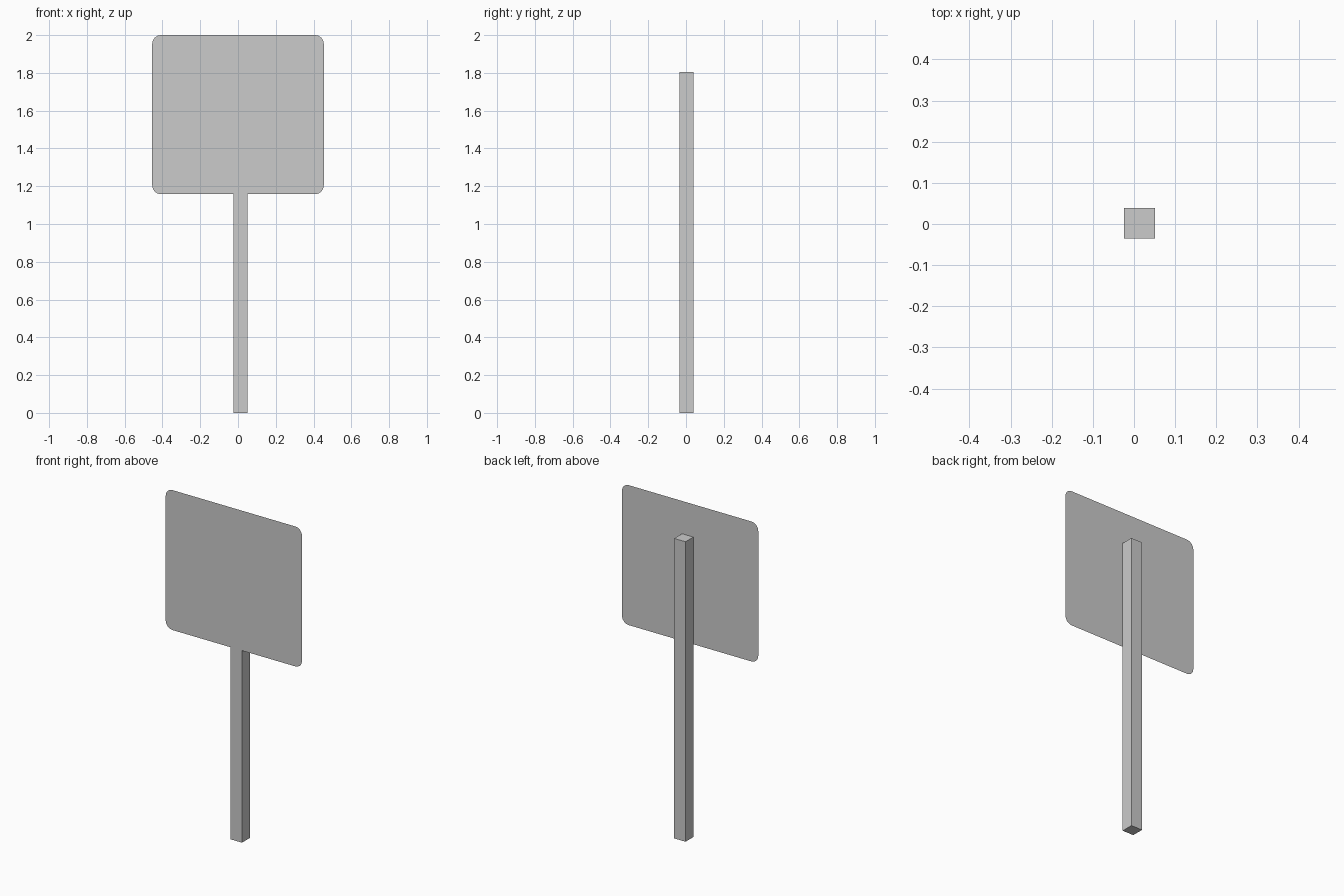
import bpy, bmesh, math

if "Cube" in bpy.data.objects:
    bpy.data.objects.remove(bpy.data.objects["Cube"])


def make_object(name, bm):
    mesh = bpy.data.meshes.new(name)
    bm.to_mesh(mesh)
    bm.free()
    obj = bpy.data.objects.new(name, mesh)
    bpy.context.collection.objects.link(obj)
    return obj


def box(name, lo, hi):
    bm = bmesh.new()
    bmesh.ops.create_cube(bm, size=1)
    for v in bm.verts:
        v.co = [(a + b) / 2 + c * (b - a) for a, b, c in zip(lo, hi, v.co)]
    return make_object(name, bm)


def rounded_sheet(name, half_width, z0, z1, y, radius, segments):
    bm = bmesh.new()
    verts = []
    cx, top, bottom = half_width - radius, z1 - radius, z0 + radius
    corners = [(cx, top), (-cx, top), (-cx, bottom), (cx, bottom)]
    for quarter, (x, z) in enumerate(corners):
        for i in range(segments + 1):
            a = math.pi / 2 * (quarter + i / segments)
            verts.append(bm.verts.new((x + radius * math.cos(a), y,
                                       z + radius * math.sin(a))))
    face = bm.faces.new(verts)
    face.normal_update()
    if face.normal.y > 0:
        face.normal_flip()
    return make_object(name, bm)


# Square post, slightly off centre behind the panel
box("post", (-0.024, -0.035, 0), (0.051, 0.039, 1.805))

# Paper-thin panel with rounded corners, facing the front
rounded_sheet("sign_panel", 0.454, 1.158, 2.0, -0.039, 0.045, 4)
